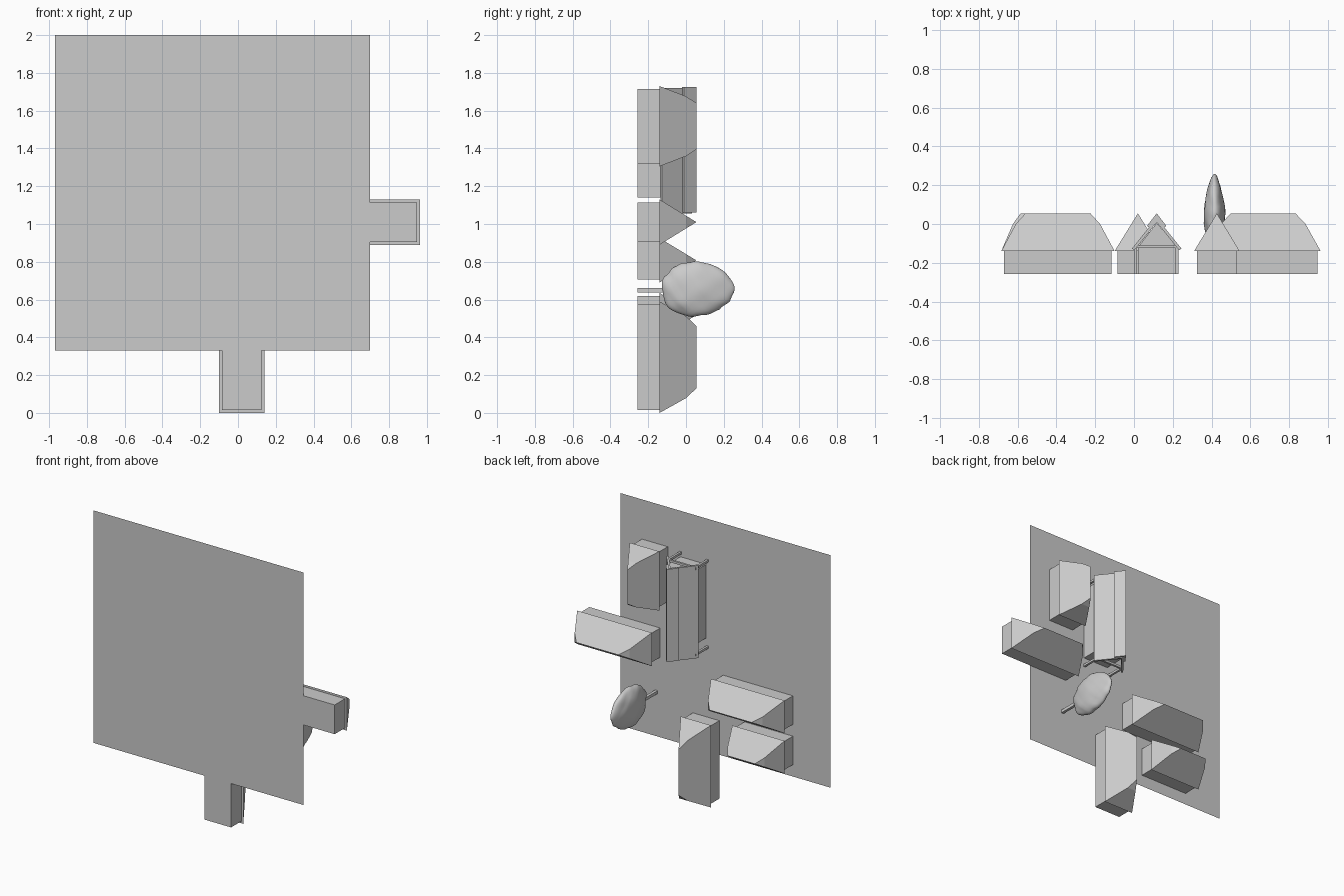
import bpy
import bmesh
from math import sin

if "Cube" in bpy.data.objects:
    bpy.data.objects.remove(bpy.data.objects["Cube"])

GROUND, EAVE, KINK, RIDGE = -0.257, -0.14, 0.0, 0.055

grey = bpy.data.materials.new("plain grey")
grey.use_nodes = True
grey.diffuse_color = (0.6, 0.6, 0.6, 1)
grey.node_tree.nodes["Principled BSDF"].inputs["Base Color"].default_value = (0.6, 0.6, 0.6, 1)


def finish(name, bm):
    mesh = bpy.data.meshes.new(name)
    bm.to_mesh(mesh)
    bm.free()
    mesh.materials.append(grey)
    obj = bpy.data.objects.new(name, mesh)
    bpy.context.collection.objects.link(obj)


def box(name, x, y, z):
    """Box from (low, high) pairs on each axis."""
    bm = bmesh.new()
    bmesh.ops.create_cube(bm, size=1)
    for v in bm.verts:
        v.co = [lo + (c + 0.5) * (hi - lo) for c, (lo, hi) in zip(v.co, (x, y, z))]
    finish(name, bm)


def prism(name, profile, z0, z1):
    """Extrude an (x, y) profile along z."""
    bm = bmesh.new()
    lower = [bm.verts.new((x, y, z0)) for x, y in profile]
    upper = [bm.verts.new((x, y, z1)) for x, y in profile]
    bm.faces.new(lower)
    bm.faces.new(upper)
    for i in range(len(profile)):
        bm.faces.new((lower[i - 1], lower[i], upper[i], upper[i - 1]))
    bmesh.ops.recalc_face_normals(bm, faces=bm.faces)
    finish(name, bm)


def house(name, x, z, inset, along_x):
    """Box walls under a hipped roof whose ends flatten near the ridge."""
    lip = 0.015
    box(name + "_walls", (x[0] + lip, x[1] - lip), (GROUND, EAVE),
        (z[0] + lip, z[1] - lip))
    length, width = (x, z) if along_x else (z, x)
    mid, half = sum(width) / 2, (width[1] - width[0]) / 2
    bm = bmesh.new()
    for y, pull in ((EAVE, 0), (KINK, 0.6), (RIDGE, 1)):
        spread = half * (RIDGE - y) / (RIDGE - EAVE)
        for a in (length[0] + inset * pull, length[1] - inset * pull):
            for b in {mid - spread, mid + spread}:
                bm.verts.new((a, y, b) if along_x else (b, y, a))
    bmesh.ops.convex_hull(bm, input=bm.verts)
    bmesh.ops.dissolve_limit(bm, angle_limit=0.01, verts=bm.verts, edges=bm.edges)
    bmesh.ops.recalc_face_normals(bm, faces=bm.faces)
    finish(name + "_roof", bm)


# Ground sheet
bm = bmesh.new()
corners = ((-0.97, 0.33), (0.70, 0.33), (0.70, 2.0), (-0.97, 2.0))
bm.faces.new([bm.verts.new((x, GROUND, z)) for x, z in corners])
finish("ground_sheet", bm)

# Hipped houses
house("lower_house", (-0.10, 0.14), (0.0, 0.59), 0.13, False)
house("upper_house", (0.31, 0.545), (1.305, 1.73), 0.09, False)
house("side_house", (0.37, 0.963), (0.89, 1.13), 0.13, True)
house("long_house", (-0.685, -0.10), (0.69, 0.925), 0.125, True)
house("short_house", (-0.685, -0.27), (0.40, 0.635), 0.10, True)

# Gabled hall: walls with filled gable, roof slabs, ridge cap and porch posts
MID = 0.117
prism("hall_walls", [(0.02, GROUND), (0.225, GROUND), (0.225, -0.12),
                     (MID, 0.005), (0.02, -0.12)], 1.14, 1.67)


def chevron(name, half, top, bottom, thick, z0, z1):
    prism(name, [(MID - half, bottom), (MID, top), (MID + half, bottom),
                 (MID + half - thick * 0.7, bottom - thick * 0.5), (MID, top - thick * 1.3),
                 (MID - half + thick * 0.7, bottom - thick * 0.5)], z0, z1)


chevron("hall_roof", 0.128, 0.032, -0.127, 0.018, 1.055, 1.72)
chevron("hall_ridge_cap", 0.05, RIDGE, -0.01, 0.02, 1.06, 1.725)
for z in (1.08, 1.70):
    for x in (0.008, 0.222):
        box("hall_post", (x - 0.008, x + 0.008), (GROUND, -0.115), (z - 0.008, z + 0.008))
    box("hall_tie_beam", (0.0, 0.23), (-0.125, -0.11), (z - 0.008, z + 0.008))

# Tree: slim trunk and a flattened, bumpy crown
box("tree_trunk", (0.405, 0.425), (GROUND, -0.05), (0.638, 0.66))
bm = bmesh.new()
bmesh.ops.create_icosphere(bm, subdivisions=4, radius=1)
for v in bm.verts:
    n = v.co.copy()
    n *= 1 + 0.03 * sin(7 * n.z + 2 * n.x) * sin(6 * n.y + 1) + 0.015 * sin(15 * n.y + 9 * n.z)
    taper = 1 - 0.35 * max(n.y, 0)
    v.co = (0.415 + n.x * 0.056 * taper, 0.064 + n.y * 0.192,
            0.655 + n.z * 0.144 * (1 - 0.12 * n.y))
for f in bm.faces:
    f.smooth = True
finish("tree_crown", bm)
